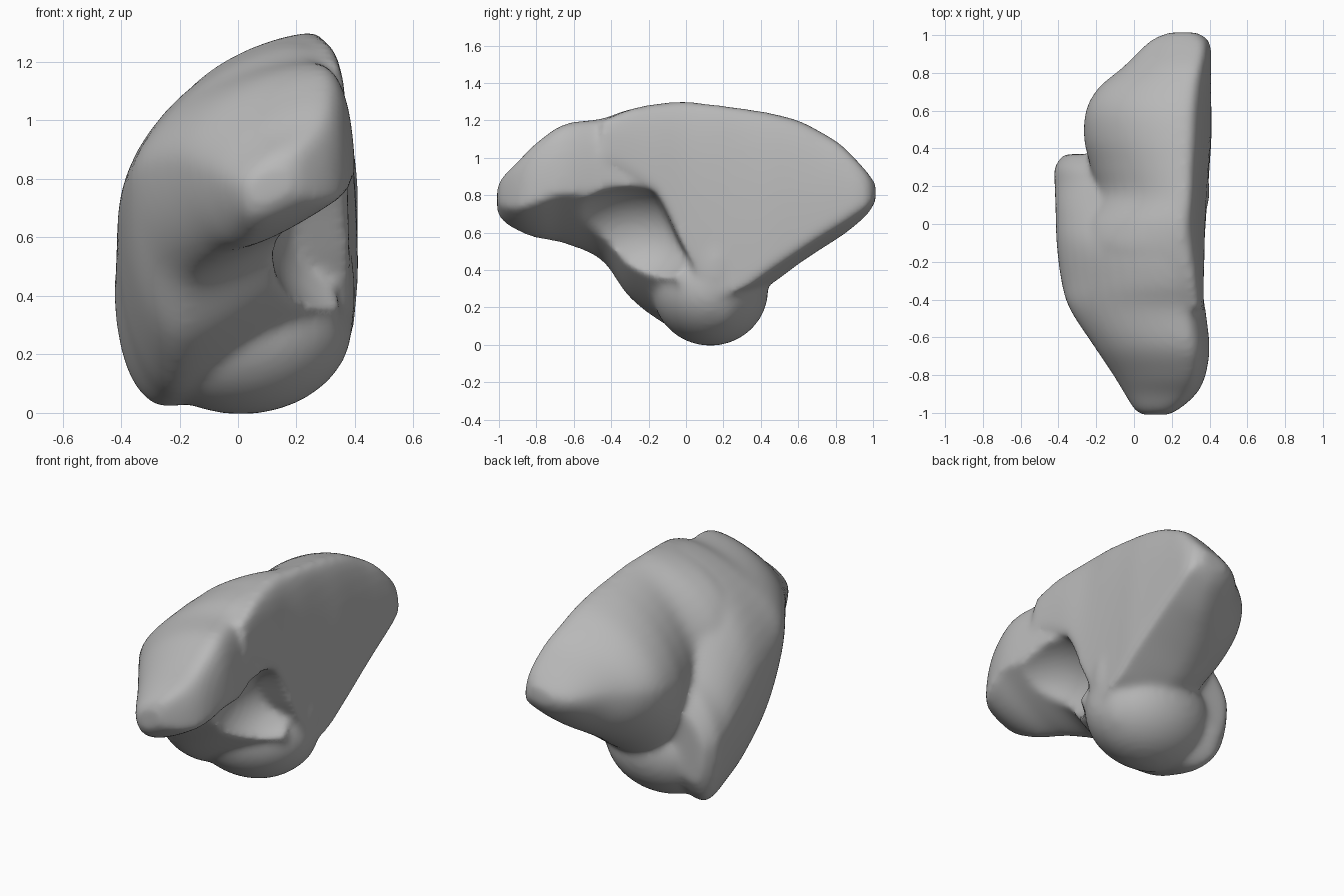
import bpy, bmesh, math
from mathutils import Matrix, Vector

cube = bpy.data.objects.get("Cube")
if cube:
    bpy.data.objects.remove(cube)

clay = bpy.data.materials.new("grey_clay")
clay.use_nodes = True
GREY = (0.48, 0.48, 0.48, 1)
clay.diffuse_color = GREY
clay.node_tree.nodes["Principled BSDF"].inputs["Base Color"].default_value = GREY


def finish(name, bm):
    bmesh.ops.recalc_face_normals(bm, faces=bm.faces)
    mesh = bpy.data.meshes.new(name)
    bm.to_mesh(mesh)
    bm.free()
    mesh.materials.append(clay)
    obj = bpy.data.objects.new(name, mesh)
    bpy.context.collection.objects.link(obj)
    return obj


def refine(stations, steps=5):
    """Insert smooth in-between sections."""
    pts = [Vector(s) for s in stations]
    out = []
    for i in range(len(pts) - 1):
        a, b = pts[max(i - 1, 0)], pts[i]
        c, d = pts[i + 1], pts[min(i + 2, len(pts) - 1)]
        for k in range(steps):
            t = k / steps
            out.append(b + ((c - a) * t + (2 * a - 5 * b + 4 * c - d) * t ** 2
                            + (3 * b - a - 3 * c + d) * t ** 3) / 2)
    return out + [pts[-1]]


def section(x0, x1, z0, z1, rim, keel, n=12):
    """Flat toward +x, sloping outer top, straight underside from keel up to rim."""
    top, low, mid = x1 - 0.2 * (x1 - x0), x0 + keel * (x1 - x0), (z0 + z1) / 2
    pts = []
    for i in range(n):
        a = i / n * math.pi / 2
        pts.append((top + (x1 - top) * math.cos(a) ** 0.8, rim + (z1 - rim) * math.sin(a)))
    for i in range(n):
        a = i / n * math.pi / 2
        pts.append((top + (x0 - top) * math.sin(a) ** 1.2, mid + (z1 - mid) * math.cos(a) ** 1.2))
    for i in range(n):
        a = i / n * math.pi / 2
        pts.append((low + (x0 - low) * math.cos(a), mid + (z0 - mid) * math.sin(a)))
    for i in range(n):
        t = i / n
        pts.append((low + (x1 - low) * t, z0 + (rim - z0) * t ** 1.4))
    return pts


def loft(name, stations, keel):
    bm = bmesh.new()
    rings = [[bm.verts.new((x, s[0], z)) for x, z in section(*s[1:], keel)]
             for s in refine(stations)]
    for a, b in zip(rings, rings[1:]):
        for i in range(len(a)):
            j = (i + 1) % len(a)
            bm.faces.new((a[i], a[j], b[j], b[i]))
    bm.faces.new(rings[0])
    bm.faces.new(rings[-1])
    return finish(name, bm)


def ellipsoid(name, centre, radii):
    bm = bmesh.new()
    m = Matrix.Translation(centre) @ Matrix.Diagonal((*radii, 1))
    bmesh.ops.create_uvsphere(bm, u_segments=40, v_segments=24, radius=1, matrix=m)
    return finish(name, bm)


def modify(obj, kind, **settings):
    mod = obj.modifiers.new(kind.lower(), kind)
    for key, value in settings.items():
        setattr(mod, key, value)
    bpy.context.view_layer.objects.active = obj
    bpy.ops.object.modifier_apply(modifier=mod.name)


def combine(obj, other, operation):
    modify(obj, "BOOLEAN", object=other, operation=operation, solver="EXACT")
    bpy.data.objects.remove(other)


# Front lobe, sweeping down into the outer side: y, x min, x max, z min, z max, rim z
body = loft("lobed_body", [
    (-1.01, 0.04, 0.18, 0.71, 0.84, 0.76),
    (-0.98, 0.0, 0.24, 0.66, 0.90, 0.74),
    (-0.9, -0.05, 0.33, 0.61, 0.98, 0.73),
    (-0.8, -0.11, 0.38, 0.57, 1.08, 0.76),
    (-0.65, -0.21, 0.40, 0.54, 1.18, 0.81),
    (-0.45, -0.34, 0.38, 0.45, 1.21, 0.77),
    (-0.3, -0.385, 0.37, 0.25, 1.26, 0.6),
    (-0.1, -0.41, 0.36, 0.1, 1.27, 0.4),
    (0.05, -0.415, 0.32, 0.04, 1.14, 0.25),
    (0.2, -0.42, 0.2, 0.02, 0.92, 0.2),
    (0.3, -0.42, 0.0, 0.08, 0.77, 0.2),
    (0.37, -0.37, -0.12, 0.2, 0.62, 0.3),
], 0.27)

# Pocket tucked beneath the front lobe
combine(body, ellipsoid("pocket", (0.42, -0.3, 0.57), (0.31, 0.36, 0.28)), "DIFFERENCE")

# Back lobe with the flat side
combine(body, loft("back_lobe", [
    (-0.45, 0.15, 0.37, 0.95, 1.2, 1.0),
    (-0.3, 0.0, 0.37, 0.88, 1.26, 0.93),
    (-0.15, -0.2, 0.375, 0.76, 1.29, 0.8),
    (0.0, -0.26, 0.38, 0.45, 1.30, 0.5),
    (0.15, -0.2, 0.39, 0.22, 1.285, 0.28),
    (0.3, -0.23, 0.40, 0.24, 1.265, 0.3),
    (0.45, -0.265, 0.41, 0.32, 1.24, 0.4),
    (0.6, -0.255, 0.41, 0.43, 1.2, 0.5),
    (0.72, -0.19, 0.41, 0.51, 1.14, 0.58),
    (0.83, -0.06, 0.41, 0.58, 1.07, 0.65),
    (0.92, 0.03, 0.41, 0.65, 0.98, 0.71),
    (0.98, 0.1, 0.39, 0.71, 0.91, 0.75),
    (1.015, 0.18, 0.33, 0.77, 0.86, 0.79),
], 0.55), "UNION")

# Rounded base and the bulge beside the pocket
combine(body, ellipsoid("base", (0.01, 0.13, 0.295), (0.38, 0.31, 0.3)), "UNION")
combine(body, ellipsoid("side_bulge", (0.24, 0.17, 0.41), (0.16, 0.19, 0.33)), "UNION")

# Blend everything into one soft skin
modify(body, "REMESH", mode="VOXEL", voxel_size=0.018)
modify(body, "SMOOTH", factor=0.5, iterations=14)
body.data.materials.clear()
body.data.materials.append(clay)
body.data.shade_smooth()
